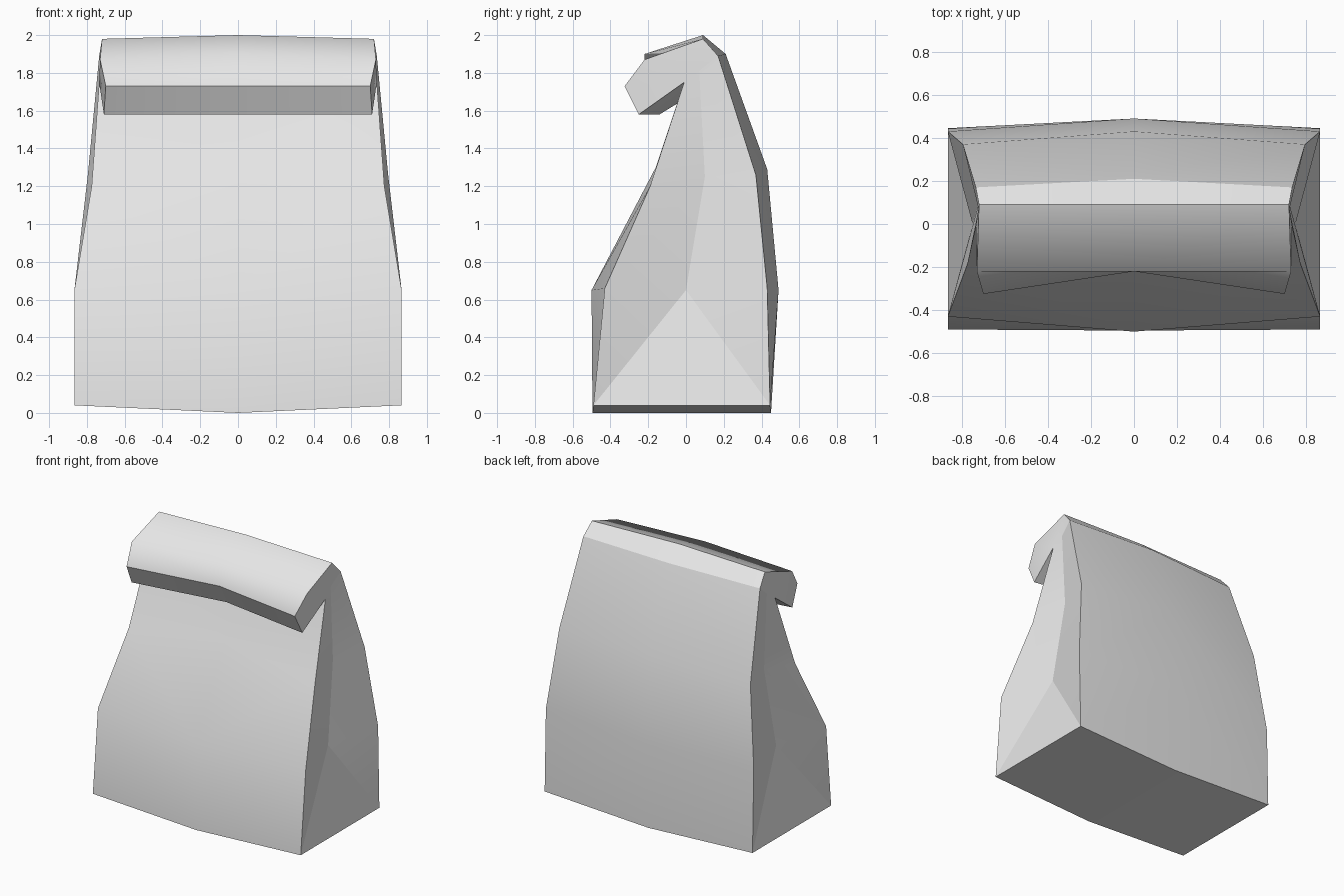
import bpy
import bmesh

default_cube = bpy.data.objects.get("Cube")
if default_cube:
    bpy.data.objects.remove(default_cube, do_unlink=True)


def make_material(name, colour):
    material = bpy.data.materials.new(name)
    material.use_nodes = True
    material.diffuse_color = colour
    material.node_tree.nodes["Principled BSDF"].inputs["Base Color"].default_value = colour
    return material


# Rows running round the bag: side corner (x, y, z), middle (y, z), crisp fold or not
ROWS = {
    "front_base": (.865, -.49, .04, -.495, 0, True),
    "front_belly": (.865, -.43, .66, -.5, .65, False),
    "front_chest": (.775, -.19, 1.2, -.16, 1.3, False),
    "front_fold": (.735, -.01, 1.75, -.01, 1.66, True),
    "roll_under": (.71, -.25, 1.58, -.14, 1.58, True),
    "roll_lip": (.70, -.325, 1.73, -.22, 1.73, True),
    "roll_shoulder": (.73, -.22, 1.87, -.22, 1.9, False),
    "ridge": (.72, .09, 1.98, .09, 2, True),
    "back_top": (.735, .17, 1.89, .21, 1.9, True),
    "back_chest": (.795, .37, 1.26, .43, 1.29, False),
    "back_belly": (.865, .43, .66, .49, .65, False),
    "back_base": (.865, .445, .04, .45, 0, True),
}

# Inward crease of each side gusset
CREASES = {
    "crease_low": (.75, 0, .65),
    "crease_mid": (.72, .1, 1.25),
    "crease_top": (.722, .07, 1.81),
}

# Panels closing each side of the bag and the end of the roll
SIDE_PANELS = [
    ("front_base", "back_base", "crease_low"),
    ("front_base", "crease_low", "front_belly"),
    ("back_base", "back_belly", "crease_low"),
    ("front_belly", "crease_low", "crease_mid", "front_chest"),
    ("front_chest", "crease_mid", "crease_top", "front_fold"),
    ("back_belly", "back_chest", "crease_mid", "crease_low"),
    ("back_chest", "back_top", "crease_top", "crease_mid"),
    ("crease_top", "back_top", "ridge", "front_fold"),
    ("front_fold", "ridge", "roll_shoulder"),
    ("front_fold", "roll_shoulder", "roll_lip", "roll_under"),
]


def build_bag():
    bm = bmesh.new()
    middle = {name: bm.verts.new((0, row[3], row[4])) for name, row in ROWS.items()}
    names = list(ROWS)
    for side in (-1, 1):
        corner = {name: bm.verts.new((side * row[0], row[1], row[2]))
                  for name, row in ROWS.items()}
        for name, (x, y, z) in CREASES.items():
            corner[name] = bm.verts.new((side * x, y, z))
        # Front, roll, back and base sheets
        for name, following in zip(names, names[1:] + names[:1]):
            bm.faces.new((middle[name], corner[name], corner[following], middle[following]))
        # Gusset panels
        for panel in SIDE_PANELS:
            bm.faces.new([corner[name] for name in panel])
        # Crisp folds along the rows and down the side corners
        for name, following in zip(names, names[1:] + names[:1]):
            bm.edges.get((corner[name], corner[following])).smooth = False
            if ROWS[name][-1]:
                bm.edges.get((middle[name], corner[name])).smooth = False
    bmesh.ops.recalc_face_normals(bm, faces=bm.faces)
    for face in bm.faces:
        face.smooth = True
    # Gusset creases stay faceted
    for edge in bm.edges:
        if all(abs(v.co.x) > .5 for v in edge.verts) and edge.calc_face_angle(0) > .2:
            edge.smooth = False
    mesh = bpy.data.meshes.new("folded_paper_bag")
    bm.to_mesh(mesh)
    bm.free()
    mesh.materials.append(make_material("pale_grey_paper", (.8, .8, .8, 1)))
    bag = bpy.data.objects.new("folded_paper_bag", mesh)
    bpy.context.collection.objects.link(bag)


build_bag()
